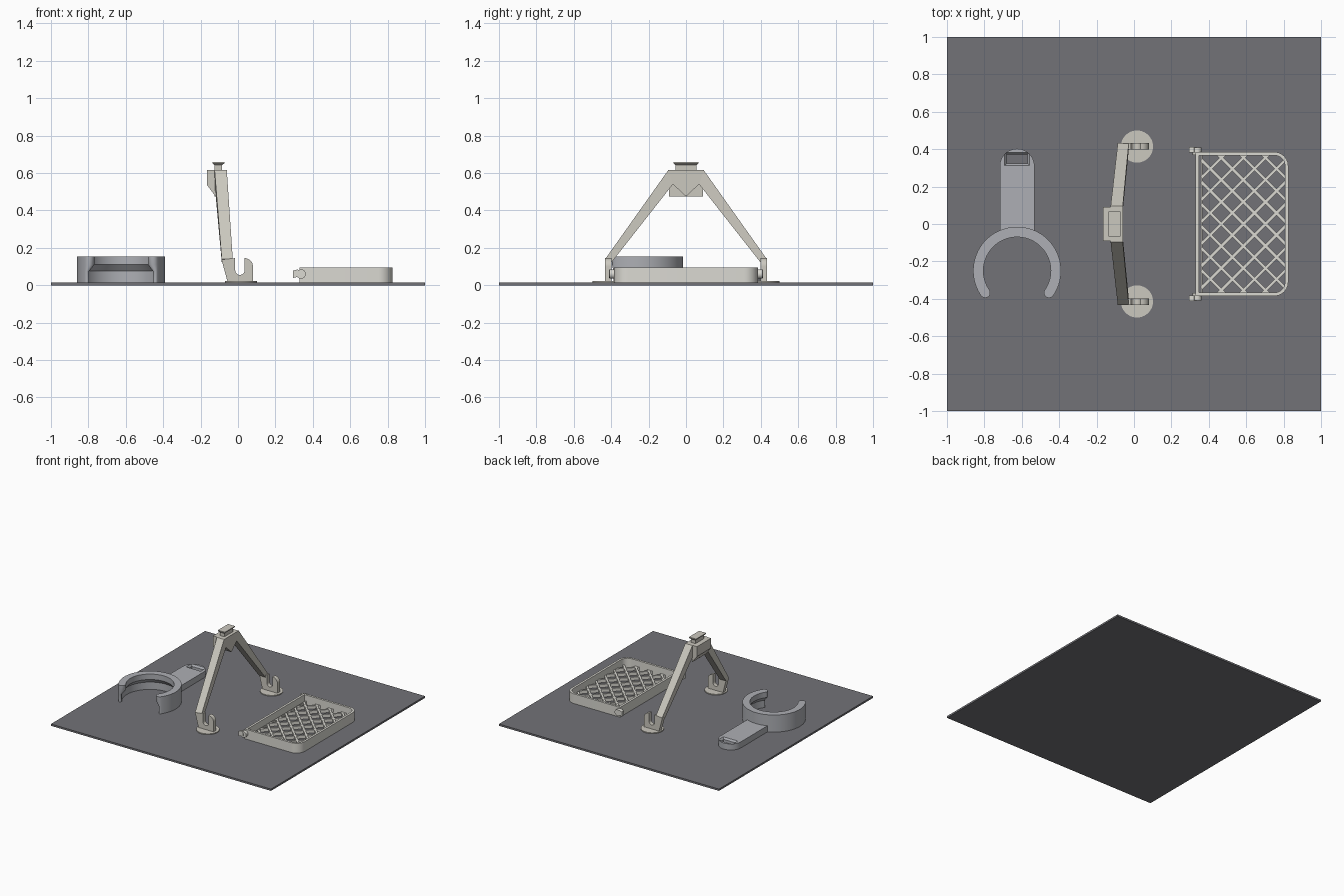
import bpy, bmesh, math
from mathutils import Vector

if "Cube" in bpy.data.objects:
    bpy.data.objects.remove(bpy.data.objects["Cube"])


def material(name, rgb):
    m = bpy.data.materials.new(name)
    m.diffuse_color = (*rgb, 1)
    m.use_nodes = True
    m.node_tree.nodes["Principled BSDF"].inputs["Base Color"].default_value = m.diffuse_color
    return m


DARK = material("dark_grey", (.17, .17, .185))
STAND = material("warm_grey", (.60, .58, .52))
CUP = material("cool_grey", (.42, .43, .46))
TRAY = material("light_grey", (.71, .70, .65))


def finish(name, bm, mat, smooth=False):
    bmesh.ops.recalc_face_normals(bm, faces=bm.faces)
    me = bpy.data.meshes.new(name)
    bm.to_mesh(me)
    bm.free()
    ob = bpy.data.objects.new(name, me)
    bpy.context.collection.objects.link(ob)
    me.materials.append(mat)
    if smooth:
        bpy.ops.object.select_all(action='DESELECT')
        ob.select_set(True)
        bpy.context.view_layer.objects.active = ob
        bpy.ops.object.shade_smooth_by_angle(angle=math.radians(30))
    return ob


def add_loft(bm, rings, closed=False):
    """Skin a stack of matching rings; cap the ends, or join last to first."""
    vs = [[bm.verts.new(p) for p in r] for r in rings]
    n = len(vs[0])
    for i in range(len(vs) if closed else len(vs) - 1):
        a, b = vs[i], vs[(i + 1) % len(vs)]
        for k in range(n):
            bm.faces.new((a[k], a[(k + 1) % n], b[(k + 1) % n], b[k]))
    if not closed:
        bm.faces.new(vs[0])
        bm.faces.new(vs[-1])


def loft(name, rings, mat, smooth=False, closed=False):
    bm = bmesh.new()
    add_loft(bm, rings, closed)
    return finish(name, bm, mat, smooth)


def lift(pts, axis, d):
    """Place 2D points in the plane where the given axis equals d."""
    if axis == 'x':
        return [(d, a, b) for a, b in pts]
    if axis == 'y':
        return [(a, d, b) for a, b in pts]
    return [(a, b, d) for a, b in pts]


def prism(name, pts, axis, a, b, mat, smooth=False):
    return loft(name, [lift(pts, axis, a), lift(pts, axis, b)], mat, smooth)


def arc(cx, cy, r, a0, a1, n):
    return [(cx + r * math.cos(math.radians(a0 + (a1 - a0) * i / n)),
             cy + r * math.sin(math.radians(a0 + (a1 - a0) * i / n))) for i in range(n + 1)]


def rect(x0, x1, y0, y1):
    return [(x0, y0), (x1, y0), (x1, y1), (x0, y1)]


Z0 = .015  # top of the base plate
prism("base_plate", rect(-1, 1, -1, 1), 'z', 0, Z0, DARK)

# Cup ring: open C with rounded ends and a stepped inner lip
CX, CY, RO, END = -.625, -.25, .235, 34.5


def c_outline(ri):
    mid, half = (RO + ri) / 2, (RO - ri) / 2
    e = math.radians(END)
    lx, rx, ey = CX - mid * math.cos(e), CX + mid * math.cos(e), CY - mid * math.sin(e)
    return (arc(CX, CY, RO, -END, 180 + END, 64)
            + arc(lx, ey, half, 180 + END, 360 + END, 10)[1:-1]
            + arc(CX, CY, ri, 180 + END, -END, 64)
            + arc(rx, ey, half, 180 - END, 360 - END, 10)[1:-1])


loft("cup_ring", [lift(c_outline(r), 'z', z) for r, z in
                  ((.21, Z0), (.21, .075), (.18, .11), (.18, .155))], CUP, True)

# Cup arm with a tapered socket near the rounded end
arm = prism("cup_arm", [(CX - .0925, -.035), (CX + .0925, -.035)] + arc(CX, .31, .0925, 0, 180, 24),
            'z', Z0, .065, CUP, True)
cut = loft("socket_cutter", [lift(rect(CX - w, CX + w, .348 - h, .348 + h), 'z', z)
                             for w, h, z in ((.055, .024, 0), (.055, .024, .05), (.07, .038, .07))], CUP)
cut.hide_render = True
cut.hide_set(True)
mod = arm.modifiers.new("socket", 'BOOLEAN')
mod.operation, mod.object, mod.solver = 'DIFFERENCE', cut, 'EXACT'

# Stand head with pointed underside, and the sloped bracket behind it
prism("stand_head", [(-.095, .615), (.095, .615), (.07, .54), (0, .475), (-.07, .54)],
      'x', -.125, -.06, STAND)
prism("rear_bracket", [(-.165, .615), (-.12, .615), (-.12, .475), (-.165, .535)],
      'y', -.09, .092, STAND)

# Dovetail on top of the head
loft("dovetail", [lift(rect(-.105 - w, -.105 + w, -h, h), 'z', z) for w, h, z in
                  ((.02, .055, .61), (.02, .055, .642), (.032, .066, .652), (.032, .066, .66))], STAND)

# Legs, hook feet and round foot pads
foot = ([(-.055, Z0), (-.088, .137), (-.016, .145)]
        + arc(.010, .080, .025, 180, 360, 12)
        + [(.035, .145)] + arc(.035, .1, .045, 80, 0, 8) + [(.08, Z0)])
for side, s in (("back", 1), ("front", -1)):
    loft("leg_" + side,
         [[(-.125, s * .095, .615), (-.06, s * .095, .615), (-.06, s * .07, .54), (-.125, s * .07, .54)],
          [(-.087, s * .432, .14), (-.028, s * .432, .14), (-.028, s * .396, .125), (-.087, s * .396, .125)]],
         STAND)
    prism("hook_foot_" + side, foot, 'y', s * .398, s * .432, STAND, True)
    prism("foot_pad_" + side, arc(.016, s * .414, .086, 0, 360 * 47 / 48, 47), 'z', Z0, .022, STAND, True)

# Tray wall: rectangle with two rounded outer corners
TX0, TX1, TY, TH = .33, .825, .385, .095


def tray_outline(d):
    r = .075 - d
    return ([(TX0 + d, TY - d), (TX0 + d, -TY + d)]
            + arc(TX1 - .075, -TY + .075, r, -90, 0, 10)
            + arc(TX1 - .075, TY - .075, r, 0, 90, 10))


outer, inner = tray_outline(0), tray_outline(.018)
loft("tray_wall", [lift(outer, 'z', Z0), lift(outer, 'z', TH), lift(inner, 'z', TH), lift(inner, 'z', Z0)],
     TRAY, True, closed=True)

# Tray lattice: diagonal bars clipped to the tray outline
edge = [Vector((max(p[0], .36), p[1])) for p in tray_outline(.01)]


def clip(p, d):
    t0, t1 = -9, 9
    for i, a in enumerate(edge):
        e = edge[(i + 1) % len(edge)] - a
        num, den = e.cross(p - a), e.cross(d)
        if abs(den) < 1e-9:
            continue
        t = -num / den
        if den > 0:
            t0 = max(t0, t)
        else:
            t1 = min(t1, t)
    return t0, t1


bm = bmesh.new()
for s in (1, -1):
    d = Vector((1, s)).normalized()
    w = Vector((-d.y, d.x)) * .008
    for k in range(-6, 7):
        p = Vector((.585, k * .118))
        t0, t1 = clip(p, d)
        if t1 - t0 < .03:
            continue
        a, b = p + d * t0, p + d * t1
        quad = [tuple(v) for v in (a - w, b - w, b + w, a + w)]
        add_loft(bm, [lift(quad, 'z', .02), lift(quad, 'z', .045)])
add_loft(bm, [lift(rect(.357, .366, -.375, .375), 'z', z) for z in (Z0, .045)])
finish("tray_lattice", bm, TRAY)

# Tray hinge pegs with small locking tabs
for side, s in (("back", 1), ("front", -1)):
    prism("hinge_peg_" + side, arc(.337, .06, .025, 0, 345, 23), 'y', s * .37, s * .41, TRAY, True)
    prism("peg_tab_" + side, [(.295, .04), (.335, .048), (.335, .07), (.32, .085), (.295, .078)],
          'y', s * .383, s * .412, TRAY)
